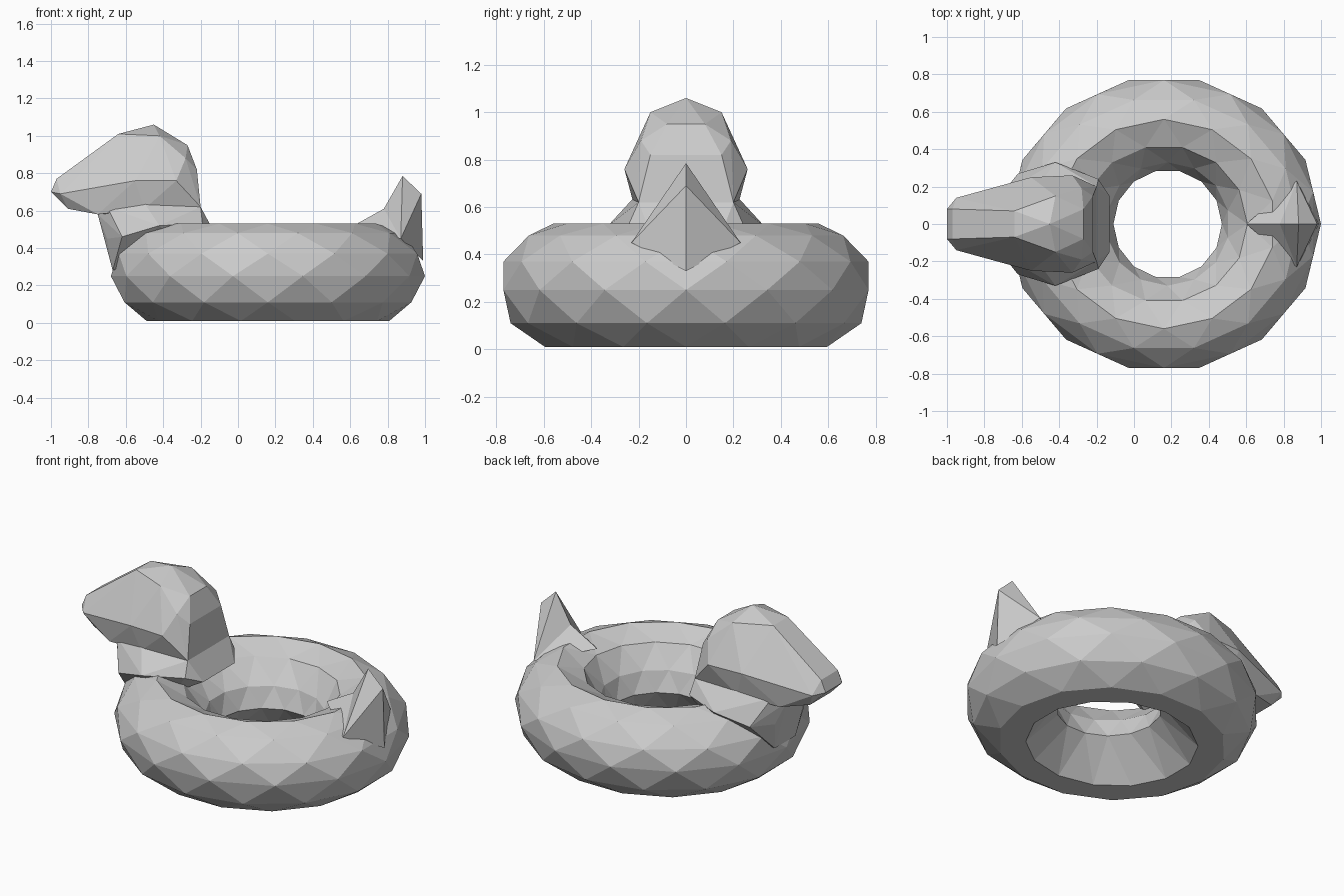
import bpy, bmesh, math

cube = bpy.data.objects.get("Cube")
if cube:
    bpy.data.objects.remove(cube, do_unlink=True)

grey = bpy.data.materials.new("plain_grey")
grey.use_nodes = True
grey.diffuse_color = (0.6, 0.6, 0.6, 1)
grey.node_tree.nodes["Principled BSDF"].inputs["Base Color"].default_value = (0.6, 0.6, 0.6, 1)


def finish(name, bm):
    """Turn a bmesh into a flat shaded object."""
    bmesh.ops.recalc_face_normals(bm, faces=bm.faces)
    mesh = bpy.data.meshes.new(name)
    bm.to_mesh(mesh)
    bm.free()
    mesh.materials.append(grey)
    obj = bpy.data.objects.new(name, mesh)
    bpy.context.collection.objects.link(obj)
    return obj


def mirrored_hull(name, points):
    """Faceted solid around points mirrored across y."""
    bm = bmesh.new()
    for x, y, z in points:
        for side in ((1, -1) if y else (1,)):
            bm.verts.new((x, y * side, z))
    result = bmesh.ops.convex_hull(bm, input=bm.verts)
    loose = {v for v in result["geom_interior"] if isinstance(v, bmesh.types.BMVert)}
    bmesh.ops.delete(bm, geom=list(loose), context="VERTS")
    return finish(name, bm)


# Swim ring: staggered rows of triangles around a tube profile (radius, height)
profile = [(.29, .22), (.33, .34), (.42, .47), (.56, .53), (.68, .48),
           (.77, .37), (.79, .25), (.74, .11), (.61, .01), (.46, .01)]
segments = 14
bm = bmesh.new()
rows = []
for i, (radius, height) in enumerate(profile):
    centre = .18 if radius < .4 else .16
    stretch = 1 if radius < .4 else 1.063
    row = []
    for s in range(segments):
        a = math.tau * (s + (i % 2) / 2) / segments
        row.append(bm.verts.new((centre + radius * stretch * math.cos(a),
                                 radius * math.sin(a), height)))
    rows.append(row)
for i, low in enumerate(rows):
    high = rows[(i + 1) % len(rows)]
    for s in range(segments):
        n = (s + 1) % segments
        if i % 2:
            bm.faces.new((low[s], low[n], high[n]))
            bm.faces.new((low[s], high[n], high[s]))
        else:
            bm.faces.new((low[s], low[n], high[s]))
            bm.faces.new((low[n], high[n], high[s]))
finish("swim_ring", bm)

# Head with tapering beak
mirrored_hull("head_and_beak", [
    (-1, .08, .70), (-.97, .08, .77), (-.95, .14, .69), (-.91, .10, .61),
    (-.75, .17, .58), (-.74, .19, .74), (-.64, .07, 1.01), (-.45, 0, 1.06),
    (-.42, .15, 1.0), (-.55, .25, .76), (-.33, .26, .76), (-.27, .08, .95),
    (-.28, .19, .88), (-.22, .15, .82), (-.20, .20, .62), (-.50, .22, .61)])

# Neck and chest flaring into the ring
mirrored_hull("neck", [
    (-.75, .10, .58), (-.70, .17, .62), (-.50, .22, .64), (-.20, .20, .62),
    (-.70, .14, .45), (-.62, .27, .46), (-.42, .33, .52), (-.19, .24, .53),
    (-.13, .15, .49), (-.67, .10, .28), (-.30, .20, .40)])

# Pointed tail: a ridge line joined to one base point on each side
bm = bmesh.new()
ridge = [bm.verts.new((x, 0, z)) for x, z in
         [(.60, .51), (.78, .61), (.88, .785), (.98, .69), (.99, .33)]]
for side in (1, -1):
    base = bm.verts.new((.87, .23 * side, .45))
    for a, b in zip(ridge, ridge[1:]):
        bm.faces.new((a, b, base))
finish("tail", bm)
